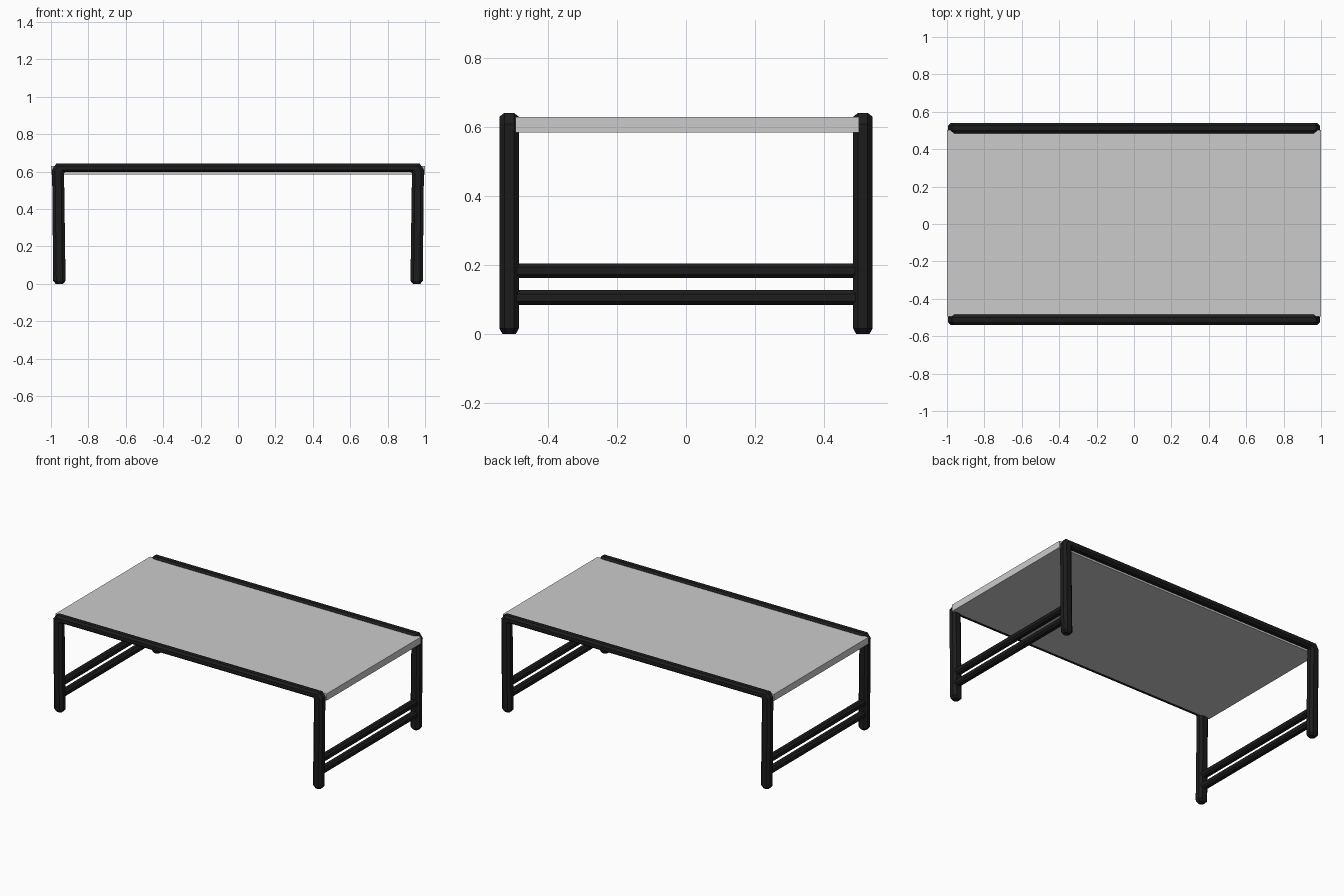
import bpy, bmesh
from mathutils import Vector

if "Cube" in bpy.data.objects:
    bpy.data.objects.remove(bpy.data.objects["Cube"])

black = bpy.data.materials.new("black_metal")
black.diffuse_color = (0.012, 0.012, 0.012, 1)
black.use_nodes = True
black.node_tree.nodes["Principled BSDF"].inputs["Base Color"].default_value = black.diffuse_color

# Octagon in unit half-sizes
C = 0.5
OCT = [(1, C), (C, 1), (-C, 1), (-1, C), (-1, -C), (-C, -1), (C, -1), (1, -C)]


def loft(name, rings, mat=None):
    """Skin a list of equal-length point rings and cap both ends."""
    bm = bmesh.new()
    loops = [[bm.verts.new(p) for p in ring] for ring in rings]
    n = len(loops[0])
    for a, b in zip(loops, loops[1:]):
        for i in range(n):
            j = (i + 1) % n
            bm.faces.new((a[i], a[j], b[j], b[i]))
    bm.faces.new(loops[0][::-1])
    bm.faces.new(loops[-1])
    bmesh.ops.recalc_face_normals(bm, faces=bm.faces)
    mesh = bpy.data.meshes.new(name)
    bm.to_mesh(mesh)
    bm.free()
    obj = bpy.data.objects.new(name, mesh)
    bpy.context.collection.objects.link(obj)
    if mat:
        mesh.materials.append(mat)
    return obj


# U-shaped side frames: two legs and a top rail with chamfered corners
# Each station: outer x, outer z, inner x, inner z, half width in y
HALF = [(0.975, 0.0, 0.935, 0.0, 0.019),
        (0.988, 0.016, 0.922, 0.016, 0.028),
        (0.994, 0.61, 0.930, 0.59, 0.028),
        (0.972, 0.642, 0.925, 0.597, 0.028)]
STATIONS = HALF + [(-ox, oz, -ix, iz, w) for ox, oz, ix, iz, w in reversed(HALF)]

for name, y in (("front_frame", -0.513), ("back_frame", 0.513)):
    rings = []
    for ox, oz, ix, iz, w in STATIONS:
        mid = Vector(((ox + ix) / 2, y, (oz + iz) / 2))
        out = Vector(((ox - ix) / 2, 0, (oz - iz) / 2))
        rings.append([mid + out * u + Vector((0, w * v, 0)) for u, v in OCT])
    loft(name, rings, black)

# Paired stretchers joining the legs at each end
for side, x in (("left", -0.957), ("right", 0.957)):
    for level, z in (("lower", 0.106), ("upper", 0.184)):
        rings = [[(x + 0.023 * u, y, z + 0.0215 * v) for u, v in OCT]
                 for y in (-0.505, 0.505)]
        loft(f"{side}_{level}_stretcher", rings, black)

# Grey table top slab
loft("table_top", [[(x, -0.495, 0.585), (x, 0.502, 0.585),
                    (x, 0.502, 0.63), (x, -0.495, 0.63)] for x in (-1.0, 1.0)])
